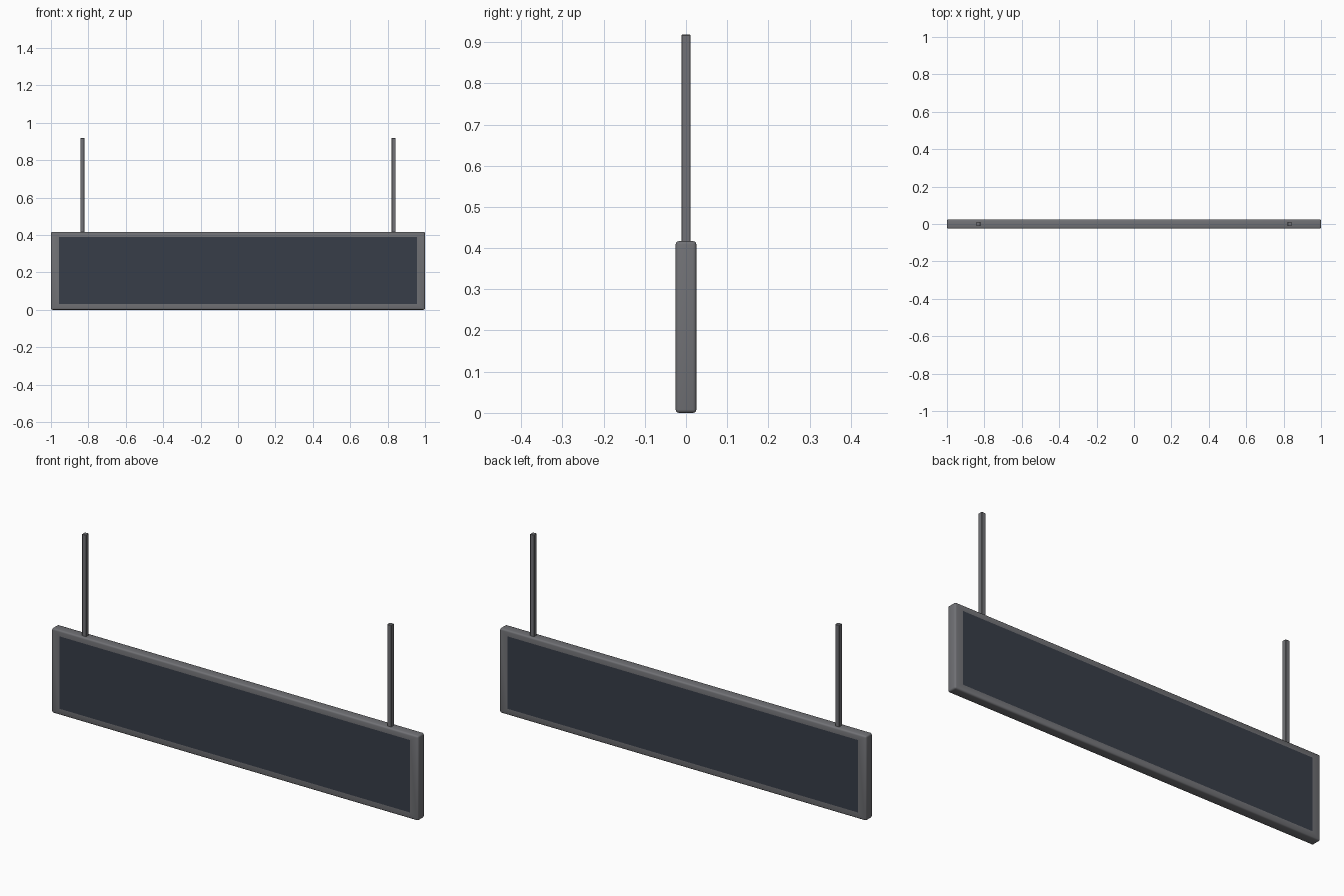
import bpy
import bmesh

if "Cube" in bpy.data.objects:
    bpy.data.objects.remove(bpy.data.objects["Cube"])


def material(name, rgb):
    m = bpy.data.materials.new(name)
    m.diffuse_color = (*rgb, 1)
    m.use_nodes = True
    m.node_tree.nodes["Principled BSDF"].inputs["Base Color"].default_value = m.diffuse_color
    return m


grey = material("grey_metal", (0.165, 0.167, 0.18))
dark = material("dark_screen", (0.039, 0.047, 0.066))


def make_box(name, lo, hi, bevel, segments, edit=None):
    """Bevelled box between two corners, with an optional bmesh edit."""
    bm = bmesh.new()
    bmesh.ops.create_cube(bm, size=1)
    for v in bm.verts:
        v.co = [l + (c + 0.5) * (h - l) for c, l, h in zip(v.co, lo, hi)]
    bmesh.ops.bevel(bm, geom=bm.edges[:], offset=bevel, segments=segments,
                    profile=0.5, affect='EDGES')
    if edit:
        edit(bm)
    me = bpy.data.meshes.new(name)
    bm.to_mesh(me)
    bm.free()
    ob = bpy.data.objects.new(name, me)
    bpy.context.collection.objects.link(ob)
    me.materials.append(grey)
    return ob


# Flush display panels cut into the front and back of the cabinet
def cut_screens(bm):
    for side in (-1, 1):
        face = max((f for f in bm.faces if f.normal.y * side > 0.99),
                   key=lambda f: f.calc_area())
        bmesh.ops.inset_individual(bm, faces=[face], thickness=0.02)
        face.material_index = 1
        for v in face.verts:
            v.co.x = 0.957 if v.co.x > 0 else -0.957
            v.co.z = 0.388 if v.co.z > 0.2 else 0.031


cabinet = make_box("sign_cabinet", (-1, -0.025, 0), (1, 0.025, 0.417),
                   0.008, 3, cut_screens)
cabinet.data.materials.append(dark)
bpy.context.view_layer.objects.active = cabinet
cabinet.select_set(True)
bpy.ops.object.shade_smooth_by_angle(angle=0.6)

# Hanging rods
for label, x in (("left", -0.832), ("right", 0.832)):
    make_box(label + "_hanging_rod", (x - 0.011, -0.011, 0.41),
             (x + 0.011, 0.011, 0.918), 0.0015, 1)
